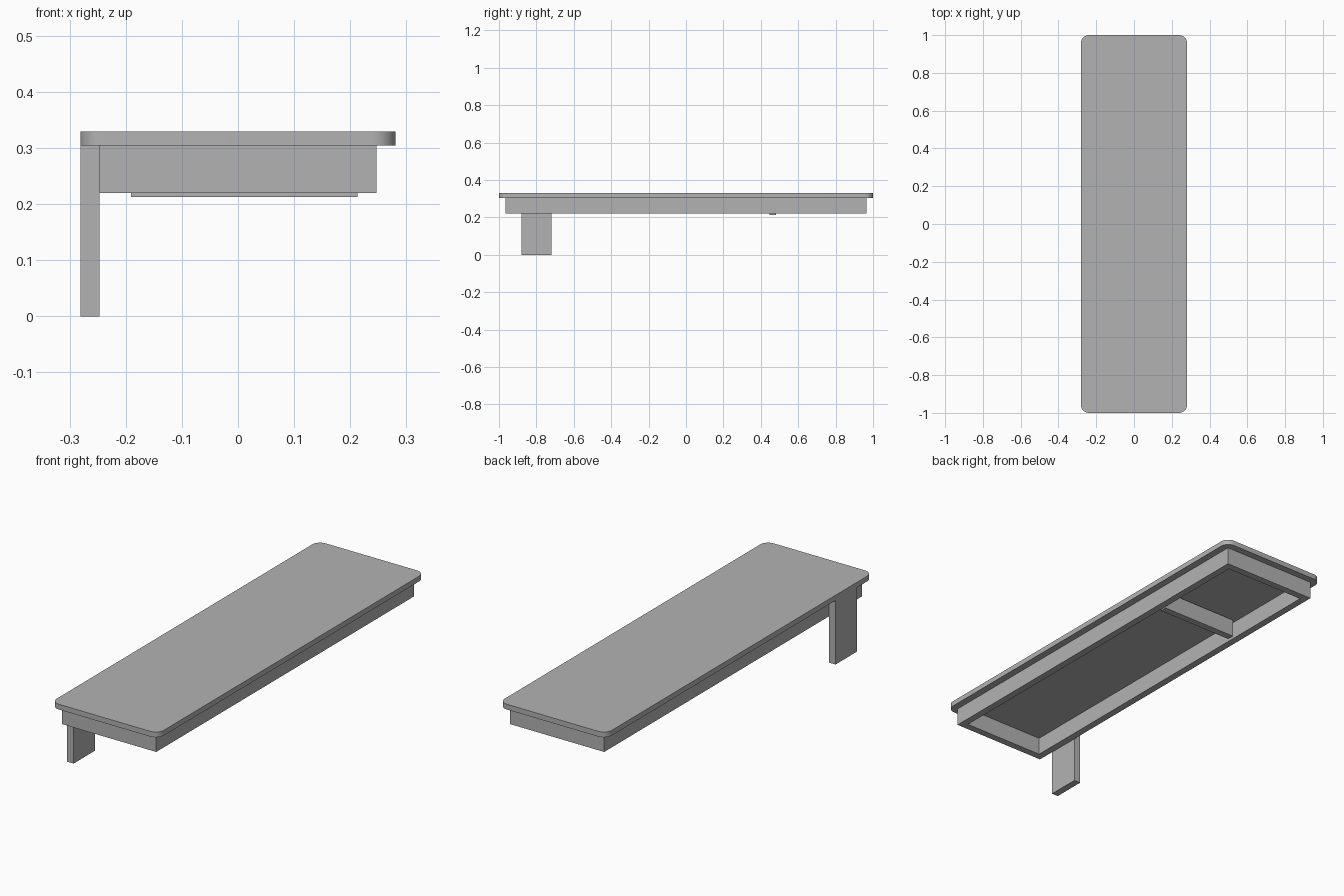
import bpy
import bmesh

cube = bpy.data.objects.get("Cube")
if cube:
    bpy.data.objects.remove(cube, do_unlink=True)

grey = bpy.data.materials.new("plain grey")
grey.use_nodes = True
COLOUR = (0.45, 0.45, 0.45, 1)
grey.diffuse_color = COLOUR
grey.node_tree.nodes["Principled BSDF"].inputs["Base Color"].default_value = COLOUR


def add_object(name, bm):
    bmesh.ops.recalc_face_normals(bm, faces=bm.faces)
    mesh = bpy.data.meshes.new(name)
    bm.to_mesh(mesh)
    bm.free()
    mesh.materials.append(grey)
    obj = bpy.data.objects.new(name, mesh)
    bpy.context.collection.objects.link(obj)
    return obj


def box_bmesh(low, high):
    bm = bmesh.new()
    bmesh.ops.create_cube(bm, size=1)
    for v in bm.verts:
        v.co = [(a + b) / 2 + c * (b - a) for a, b, c in zip(low, high, v.co)]
    return bm


HALF_X, HALF_Y = 0.281, 1.0
TOP, UNDERSIDE, RAIL_BOTTOM = 0.329, 0.304, 0.22
BOARD = 0.034  # thickness shared by rails, leg and crossbar
RAIL_X, RAIL_Y = HALF_X - BOARD, HALF_Y - BOARD

# Tabletop with rounded vertical corners
bm = box_bmesh((-HALF_X, -HALF_Y, UNDERSIDE), (HALF_X, HALF_Y, TOP))
corners = [e for e in bm.edges if abs(e.verts[0].co.z - e.verts[1].co.z) > 0.01]
bmesh.ops.bevel(bm, geom=corners, offset=0.042, segments=10, profile=0.5, affect='EDGES')
tabletop = add_object("tabletop", bm)
bpy.context.view_layer.objects.active = tabletop
tabletop.select_set(True)
bpy.ops.object.shade_smooth_by_angle()
tabletop.select_set(False)

# Rectangular rail frame: inner and outer loops bridged into a ring, then raised
bm = bmesh.new()
loops = []
for inset in (0, BOARD):
    x, y = RAIL_X - inset, RAIL_Y - inset
    loops.append([bm.verts.new((sx * x, sy * y, RAIL_BOTTOM))
                  for sx, sy in ((-1, -1), (1, -1), (1, 1), (-1, 1))])
outer, inner = loops
for i in range(4):
    j = (i + 1) % 4
    bm.faces.new((outer[i], outer[j], inner[j], inner[i]))
ring = bmesh.ops.extrude_face_region(bm, geom=bm.faces[:])
for item in ring["geom"]:
    if isinstance(item, bmesh.types.BMVert):
        item.co.z = UNDERSIDE
add_object("rail_frame", bm)

# Crossbar inside the frame, hanging slightly below it
add_object("crossbar", box_bmesh((-0.191, 0.446, 0.213), (0.213, 0.48, 0.298)))

# Single flat leg on the outside of the right rail
add_object("front_right_leg", box_bmesh((-HALF_X, -0.88, 0), (-RAIL_X, -0.72, UNDERSIDE)))
